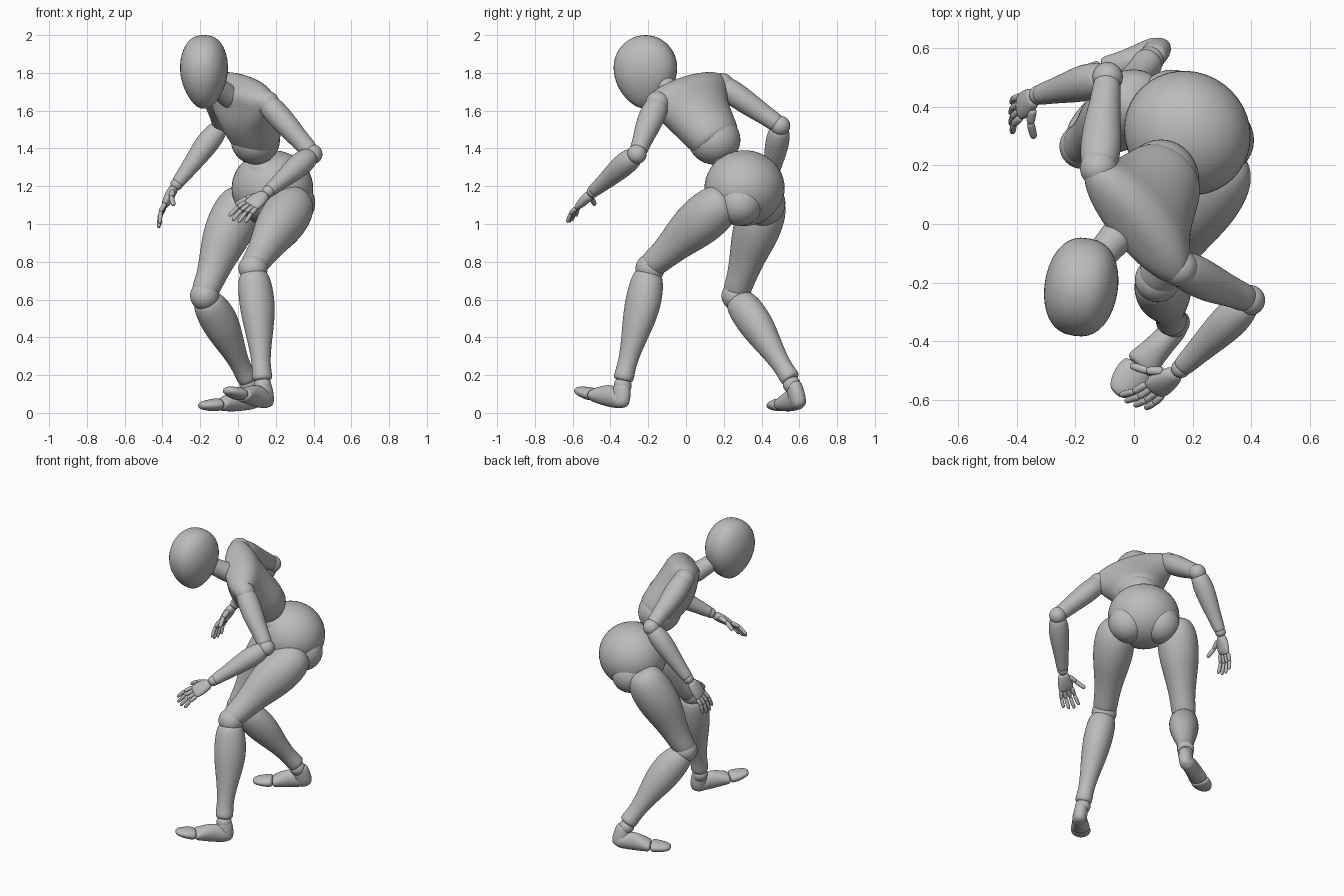
import bpy, bmesh, math
from mathutils import Vector, Matrix

cube = bpy.data.objects.get("Cube")
if cube:
    bpy.data.objects.remove(cube, do_unlink=True)

grey = bpy.data.materials.new("matte_grey")
grey.use_nodes = True
grey.diffuse_color = (0.5, 0.5, 0.5, 1)
bsdf = grey.node_tree.nodes["Principled BSDF"]
bsdf.inputs["Base Color"].default_value = (0.5, 0.5, 0.5, 1)
bsdf.inputs["Roughness"].default_value = 0.6
V = Vector
UP = V((0, 0, 1))


def finish(name, bm, levels=0):
    bmesh.ops.recalc_face_normals(bm, faces=bm.faces)
    mesh = bpy.data.meshes.new(name)
    bm.to_mesh(mesh)
    bm.free()
    mesh.materials.append(grey)
    mesh.polygons.foreach_set("use_smooth", [True] * len(mesh.polygons))
    ob = bpy.data.objects.new(name, mesh)
    bpy.context.scene.collection.objects.link(ob)
    if levels:
        sub = ob.modifiers.new("round", "SUBSURF")
        sub.levels = sub.render_levels = levels
    return ob


def frame(axis, front):
    """Side, front and axis directions, all square to each other."""
    d = V(axis).normalized()
    f = V(front)
    f = (f - d * f.dot(d)).normalized()
    return f.cross(d), f, d


def loft(name, p, q, front, rows, sides=14, levels=2):
    """Rounded body from p to q; rows are (t, half side, half front, shift to front)."""
    p, q = V(p), V(q)
    s, f, d = frame(q - p, front)
    bm = bmesh.new()
    rings = []
    for t, a, b, o in rows:
        c = p.lerp(q, t) + f * o
        rings.append([bm.verts.new(c + s * a * math.cos(k * math.tau / sides)
                                   + f * b * math.sin(k * math.tau / sides)) for k in range(sides)])
    for r0, r1 in zip(rings, rings[1:]):
        for k in range(sides):
            n = (k + 1) % sides
            bm.faces.new((r0[k], r0[n], r1[n], r1[k]))
    bm.faces.new(rings[0])
    bm.faces.new(rings[-1])
    return finish(name, bm, levels)


def ball(name, c, size, axes=None, shape=None):
    """Ellipsoid with optional orientation and reshaping of the unit sphere."""
    bm = bmesh.new()
    bmesh.ops.create_uvsphere(bm, u_segments=40, v_segments=24, radius=1)
    size = V((size, size, size)) if isinstance(size, float) else V(size)
    rot = Matrix(axes).transposed() if axes else Matrix.Identity(3)
    for v in bm.verts:
        co = shape(v.co.copy()) if shape else v.co
        v.co = V(c) + rot @ V((co.x * size.x, co.y * size.y, co.z * size.z))
    return finish(name, bm)


# Head: round skull with flattened sides, narrowing to the chin, turned a little
def skull(co):
    co.x = math.copysign(abs(co.x) ** 0.8, co.x)
    if co.z < 0:
        k = co.z * co.z
        co.x *= 1 - 0.28 * k
        co.y *= 1 - 0.15 * k
        co.z *= 1.25
    return co


turn = Matrix.Rotation(math.radians(-9), 3, "Z")
ball("head", (-0.18, -0.215, 1.827), (0.125, 0.168, 0.173), [turn @ V(a) for a in
     ((1, 0, 0), (0, 1, 0), (0, 0, 1))], skull)
loft("neck", (-0.16, -0.16, 1.77), (-0.02, 0.0, 1.65), UP,
     [(0, .05, .05, 0), (.3, .054, .054, 0), (.6, .058, .058, 0), (1, .07, .07, 0)])

# Torso: broad-shouldered chest leaning forward, belly ball and waist ball beneath it
waist, collar = V((0.115, 0.17, 1.43)), V((-0.035, -0.035, 1.715))
left_dir = V((0.6, -0.78, -0.2))
chest_front = left_dir.cross(collar - waist)
loft("chest", waist, collar, chest_front, [
    (-.05, .115, .10, 0), (.05, .145, .13, 0), (.3, .17, .137, 0), (.5, .195, .138, -.004),
    (.68, .235, .13, -.015), (.84, .268, .116, -.036), (.97, .265, .092, -.036),
    (1.06, .15, .055, -.03)], sides=18)
ball("belly", (0.092, 0.15, 1.445), (0.13, 0.138, 0.13))
ball("waist", (0.15, 0.24, 1.27), (0.11, 0.11, 0.1))

# Pelvis with buttock balls
hip_left = V((0.8, -0.6, 0))
hip_back = V((0.6, 0.8, 0))
pelvis = V((0.182, 0.31, 1.19))
ball("pelvis", pelvis, (0.22, 0.208, 0.2), (hip_left, hip_back, UP))
for side, name in ((1, "left"), (-1, "right")):
    ball(name + "_buttock", pelvis + hip_left * 0.1 * side + hip_back * 0.045 - UP * 0.08, 0.12)


# Limbs, built from joint positions
def arm(side, shoulder, elbow, wrist, front):
    shoulder, elbow, wrist = V(shoulder), V(elbow), V(wrist)
    ball(side + "_shoulder", shoulder, 0.064)
    loft(side + "_upper_arm", shoulder, elbow, front, [
        (-.08, .04, .04, 0), (.02, .062, .064, 0), (.22, .068, .074, 0), (.5, .062, .066, .004),
        (.75, .052, .052, 0), (.92, .052, .05, 0), (1.0, .038, .038, 0)])
    ball(side + "_elbow", elbow, 0.052)
    loft(side + "_forearm", elbow, wrist, front, [
        (.02, .04, .04, 0), (.09, .058, .058, 0), (.3, .068, .066, .003), (.6, .053, .052, 0),
        (.86, .04, .04, 0), (.97, .038, .036, 0), (1.0, .027, .027, 0)])
    ball(side + "_wrist", wrist, 0.033)


def leg(side, hip, knee, ankle, front):
    hip, knee, ankle = V(hip), V(knee), V(ankle)
    loft(side + "_thigh", hip, knee, front, [
        (-.14, .06, .06, 0), (-.06, .108, .108, 0), (.1, .132, .134, 0), (.34, .126, .136, .006),
        (.58, .096, .106, .01), (.8, .078, .08, .004), (.95, .078, .076, .008), (1.05, .055, .055, .01)])
    ball(side + "_knee", knee, 0.077)
    loft(side + "_shin", knee, ankle, front, [
        (.02, .06, .06, 0), (.07, .085, .084, 0), (.2, .093, .102, -.006), (.4, .09, .102, -.01),
        (.65, .064, .066, -.005), (.85, .047, .05, 0), (.96, .057, .059, 0), (1.0, .047, .047, 0)])
    ball(side + "_ankle", ankle - UP * 0.02, 0.047)


def foot(side, ankle, heel, toe):
    ankle, heel, toe = V(ankle), V(heel), V(toe)
    loft(side + "_heel", ankle, heel - UP * 0.03, toe - heel, [
        (-.1, .03, .035, 0), (0, .042, .05, 0), (.4, .045, .056, .004), (.8, .043, .056, .008),
        (1.05, .028, .036, .008)])
    loft(side + "_foot", heel, toe, UP, [
        (-.04, .024, .024, 0), (.02, .042, .042, 0), (.14, .046, .058, .012), (.34, .048, .06, .012),
        (.5, .056, .047, .004), (.6, .062, .038, -.002), (.64, .05, .028, -.002)])
    loft(side + "_toes", heel, toe, UP, [
        (.63, .05, .026, -.002), (.67, .063, .037, -.002), (.8, .062, .033, -.002),
        (.93, .048, .026, 0), (1.02, .026, .015, 0)])


def hand(side, wrist, axis, thumb_dir, flip):
    """flip chooses which way the palm faces, so the fingers curl to it."""
    n, c, a = frame(axis, thumb_dir)
    w, n = V(wrist), n * flip
    loft(side + "_palm", w, w + a * 0.13, c, [
        (.05, .022, .028, 0), (.2, .028, .038, 0), (.55, .027, .051, .002), (.85, .022, .05, 0),
        (1, .014, .042, 0)])

    def finger(name, base, direction, length, r):
        bend = (direction + n * 0.4).normalized()
        mid = base + direction * length * 0.45
        tip = mid + bend * length * 0.55
        for part, s, e, k in (("_base", base, mid, 1), ("_end", mid, tip, 0.88)):
            loft(name + part, s, e, c + n * 0.3, [
                (-.05, r * k * .6, r * k * .6, 0), (.1, r * k, r * k, 0), (.5, r * k * .9, r * k * .9, 0),
                (.9, r * k * .95, r * k * .95, 0), (1.08, r * k * .5, r * k * .5, 0)], 8, 1)

    for i, (label, size) in enumerate((("index", .118), ("middle", .128), ("ring", .12), ("little", .1))):
        spread = 1.5 - i
        finger(f"{side}_{label}_finger", w + a * 0.122 + c * 0.025 * spread,
               (a + c * 0.08 * spread).normalized(), size, 0.015)
    finger(side + "_thumb", w + a * 0.04 + c * 0.034 + n * 0.006,
           (a * 0.85 + c * 0.65 + n * 0.2).normalized(), 0.12, 0.018)


arm("left", (0.155, -0.15, 1.64), (0.395, -0.26, 1.37), (0.16, -0.492, 1.172), (-0.3, -0.8, 0.3))
arm("right", (-0.12, 0.19, 1.735), (-0.09, 0.5, 1.52), (-0.325, 0.44, 1.21), (-0.8, 0, -0.3))
hand("left", (0.15, -0.502, 1.162), (-0.18, -0.14, -0.14), (-0.35, 0.6, 0.55), -1)
hand("right", (-0.335, 0.435, 1.2), (-0.11, -0.075, -0.21), (0, -0.95, 0.2), 1)

leg("left", (0.295, 0.18, 1.105), (0.08, -0.19, 0.765), (0.13, -0.335, 0.165), (-0.65, -0.75, 0))
leg("right", (0.01, 0.42, 1.11), (-0.177, 0.265, 0.62), (0.055, 0.56, 0.17), (-0.8, -0.5, 0))
foot("left", (0.135, -0.34, 0.145), (0.155, -0.34, 0.062), (-0.06, -0.575, 0.12))
foot("right", (0.065, 0.57, 0.15), (0.09, 0.605, 0.062), (-0.2, 0.455, 0.038))
